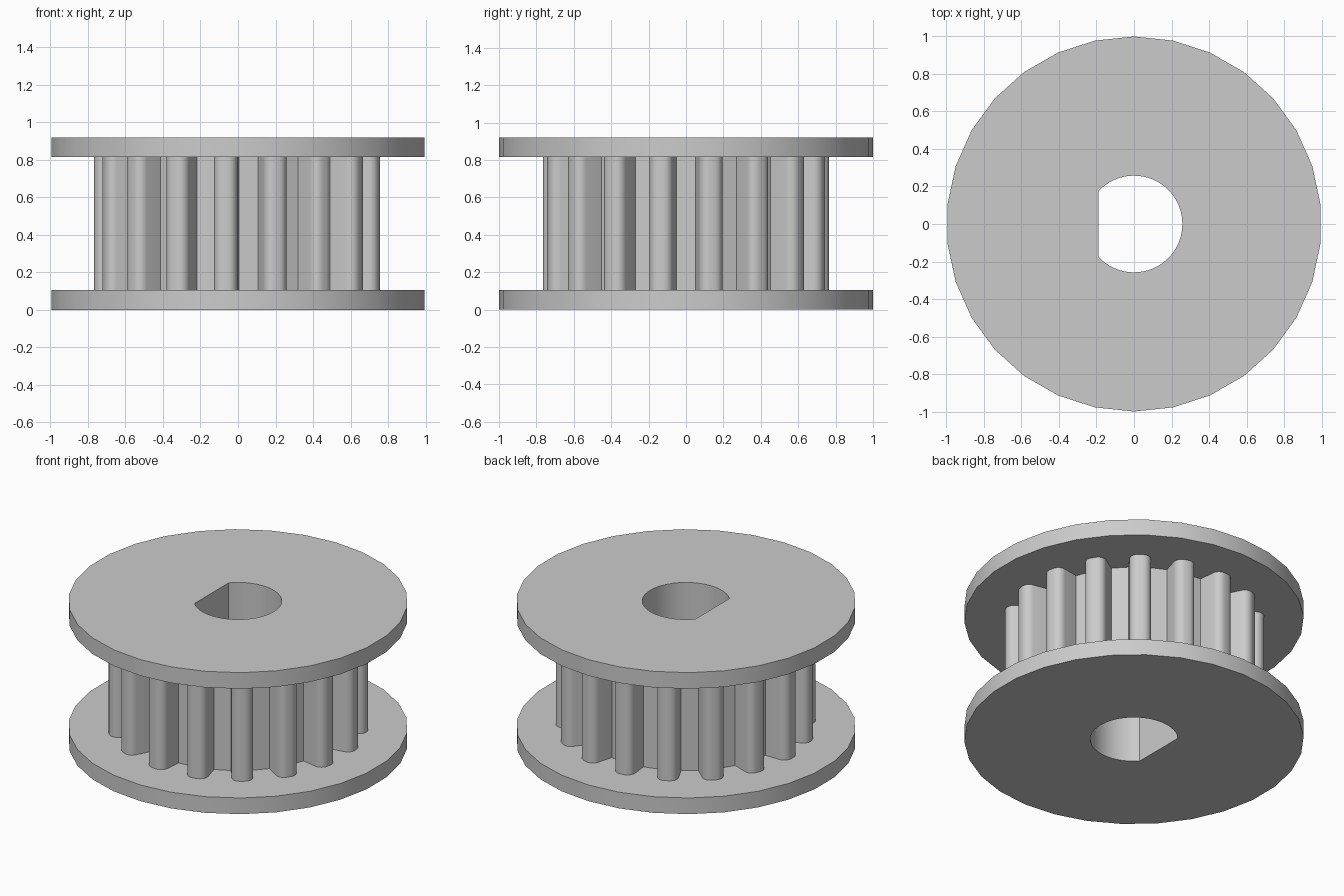
import bpy
import bmesh
from math import sin, cos, pi, acos, radians
from mathutils import Vector, Matrix

if "Cube" in bpy.data.objects:
    bpy.data.objects.remove(bpy.data.objects["Cube"], do_unlink=True)

HEIGHT, FLANGE = 0.92, 0.105
BORE, BORE_FLAT = 0.258, 0.19
TEETH, ROOT, TIP = 17, 0.615, 0.767
HALF_TOOTH, CORNER = 0.063, 0.05

grey = bpy.data.materials.new("plain_grey")
grey.use_nodes = True
colour = (0.6, 0.6, 0.6, 1)
grey.diffuse_color = colour
grey.node_tree.nodes["Principled BSDF"].inputs["Base Color"].default_value = colour


def arc(radius, start, end, steps, centre=(0, 0)):
    return [Vector((centre[0] + radius * cos(a), centre[1] + radius * sin(a)))
            for a in (start + (end - start) * i / steps for i in range(steps + 1))]


def bore_profile():
    # Round shaft hole with one flat on the -x side
    limit = acos(-BORE_FLAT / BORE)
    return arc(BORE, -limit, limit, 36)


def flange_profile():
    return arc(1, pi / 2, 2.5 * pi, 30)[:-1]


def toothed_profile():
    # One tooth pointing along +x, with rounded tip corners
    cx, cy = TIP - CORNER, HALF_TOOTH - CORNER
    tooth = [Vector((ROOT, -HALF_TOOTH))]
    tooth += arc(CORNER, -pi / 2, 0, 6, (cx, -cy))
    tooth += arc(CORNER, 0, pi / 2, 6, (cx, cy))
    tooth.append(Vector((ROOT, HALF_TOOTH)))
    # Repeat around the hub, one tooth on the -x axis
    return [Matrix.Rotation(pi + 2 * pi * k / TEETH, 2) @ p
            for k in range(TEETH) for p in tooth]


def bored_part(name, outline, z0, z1):
    bm = bmesh.new()
    edges = []
    for loop in (outline, bore_profile()):
        verts = [bm.verts.new((p.x, p.y, z0)) for p in loop]
        edges += [bm.edges.new((v, verts[i - 1])) for i, v in enumerate(verts)]
    bmesh.ops.triangle_fill(bm, use_beauty=True, use_dissolve=False,
                            edges=edges, normal=(0, 0, 1))
    top = bmesh.ops.extrude_face_region(bm, geom=bm.faces[:], use_keep_orig=True)
    bmesh.ops.translate(bm, vec=(0, 0, z1 - z0),
                        verts=[g for g in top["geom"] if isinstance(g, bmesh.types.BMVert)])
    bmesh.ops.recalc_face_normals(bm, faces=bm.faces[:])
    mesh = bpy.data.meshes.new(name)
    bm.to_mesh(mesh)
    bm.free()
    mesh.materials.append(grey)
    obj = bpy.data.objects.new(name, mesh)
    bpy.context.collection.objects.link(obj)
    bpy.ops.object.select_all(action="DESELECT")
    obj.select_set(True)
    bpy.context.view_layer.objects.active = obj
    bpy.ops.object.shade_smooth_by_angle(angle=radians(25))
    return obj


bored_part("lower_flange", flange_profile(), 0, FLANGE)
bored_part("toothed_hub", toothed_profile(), FLANGE, HEIGHT - FLANGE)
bored_part("upper_flange", flange_profile(), HEIGHT - FLANGE, HEIGHT)
